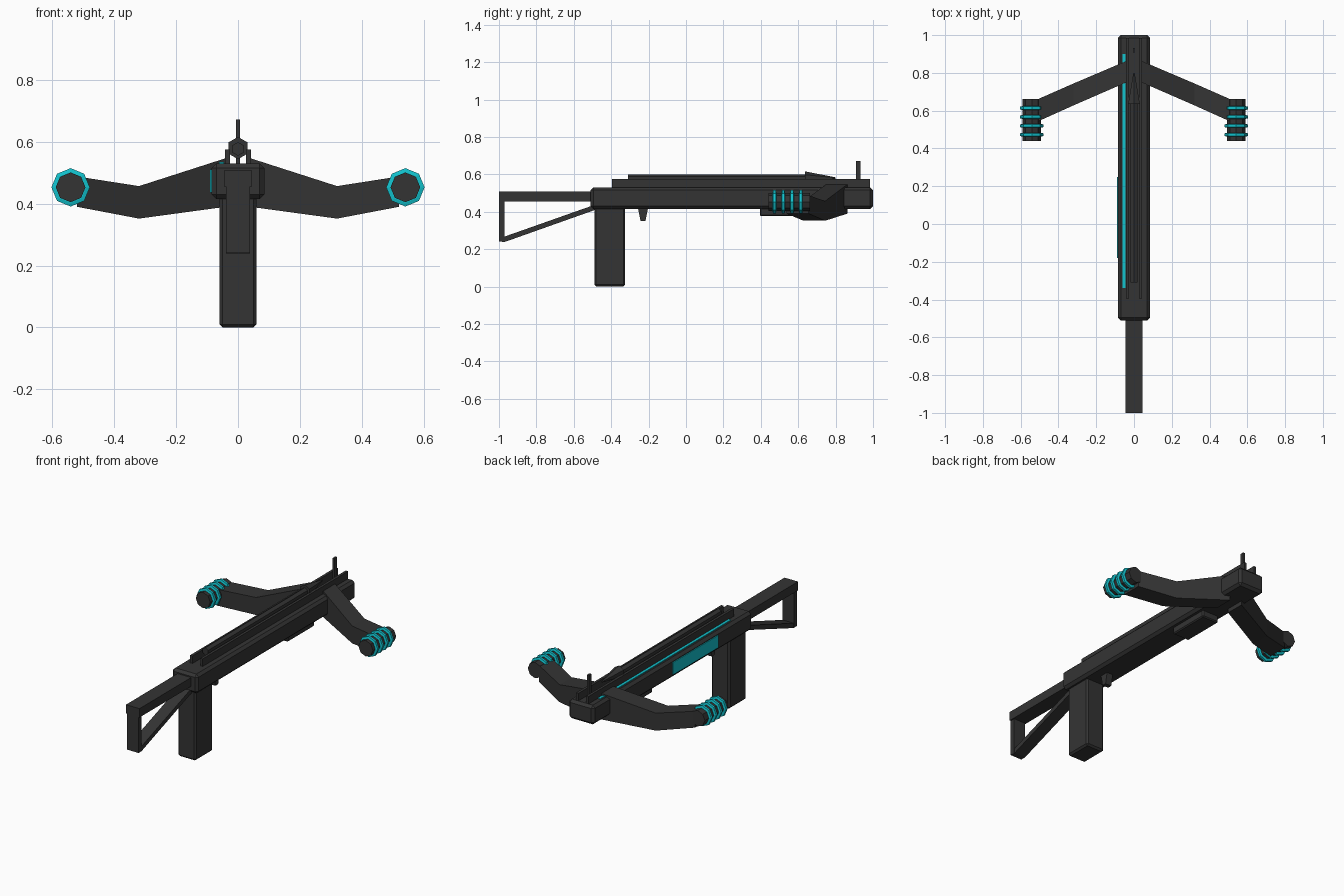
import bpy, bmesh, math
from mathutils import Matrix, Vector

if "Cube" in bpy.data.objects:
    bpy.data.objects.remove(bpy.data.objects["Cube"])


def material(name, color):
    m = bpy.data.materials.new(name)
    m.use_nodes = True
    m.diffuse_color = color
    m.node_tree.nodes["Principled BSDF"].inputs["Base Color"].default_value = color
    return m


DARK = material("charcoal", (0.034, 0.034, 0.034, 1))
TEAL = material("teal", (0.006, 0.54, 0.61, 1))


def finish(name, bm, mat, bevel=0):
    bmesh.ops.recalc_face_normals(bm, faces=bm.faces)
    mesh = bpy.data.meshes.new(name)
    bm.to_mesh(mesh)
    bm.free()
    mesh.materials.append(mat)
    ob = bpy.data.objects.new(name, mesh)
    bpy.context.collection.objects.link(ob)
    if bevel:
        mod = ob.modifiers.new("Chamfer", "BEVEL")
        mod.width = bevel
        mod.segments = 1
    return ob


def box(name, x, y, z, mat=DARK, bevel=0):
    """Box from (min, max) ranges."""
    bm = bmesh.new()
    bmesh.ops.create_cube(bm, size=1)
    for v in bm.verts:
        v.co = Vector([(r[0] + r[1]) / 2 + c * (r[1] - r[0])
                       for r, c in zip((x, y, z), v.co)])
    return finish(name, bm, mat, bevel)


def loft(name, sections, mat=DARK, bevel=0):
    """Skin equal-sized rings of points and cap both ends."""
    bm = bmesh.new()
    rings = [[bm.verts.new(p) for p in s] for s in sections]
    n = len(rings[0])
    for a, b in zip(rings, rings[1:]):
        for i in range(n):
            j = (i + 1) % n
            bm.faces.new((a[i], a[j], b[j], b[i]))
    bm.faces.new(rings[0])
    bm.faces.new(rings[-1])
    return finish(name, bm, mat, bevel)


def side_profile(name, pts, half):
    """Extrude a (y, z) outline across x."""
    return loft(name, [[(x, y, z) for y, z in pts] for x in (-half, half)])


def rod(name, x, z, stations, sides, mat=DARK):
    """Faceted rod along y from (y, radius) stations, with a corner on top."""
    rings = []
    for y, r in stations:
        angles = [math.pi / 2 + math.tau * i / sides for i in range(sides)]
        rings.append([(x + r * math.cos(a), y, z + r * math.sin(a)) for a in angles])
    return loft(name, rings, mat)


# Main body, grip and lower block
box("body", (-.085, .085), (-.51, 1), (.415, .53), bevel=.015)
box("grip", (-.06, .06), (-.49, -.325), (0, .43), bevel=.01)
box("lower_block", (-.055, .055), (.395, .65), (.377, .425), bevel=.006)
side_profile("trigger", [(-.257, .42), (-.203, .42), (-.217, .35), (-.243, .35)], .02)

# Skeleton stock
box("stock_top", (-.045, .045), (-1, -.5), (.455, .508))
box("stock_end", (-.038, .038), (-1, -.97), (.24, .46))
side_profile("stock_brace", [(-.985, .238), (-.965, .24), (-.48, .412),
                             (-.48, .44), (-.985, .262)], .037)

# Bolt track, bolt and sight
for side, s in (("left", 1), ("right", -1)):
    box(side + "_rail", sorted((s * .026, s * .042)), (-.395, .985), (.525, .575))
rod("bolt_shaft", 0, .577, [(-.31, .022), (.65, .022)], 6)
rod("bolt_head", 0, .58, [(.635, .036), (.8, .004)], 6)
box("sight_post", (-.006, .006), (.908, .932), (.525, .672))

# Glowing inlays
box("top_strip", (-.061, -.045), (-.34, .9), (.528, .535), TEAL)
box("side_panel", (-.09, -.083), (-.18, .25), (.437, .511), TEAL)

# Bow limbs with coiled ends: x, back y, front y, bottom z, top z
LIMB = [(.04, .75, .863, .39, .547), (.32, .628, .744, .352, .457),
        (.52, .538, .656, .39, .488)]
for side, s in (("left", 1), ("right", -1)):
    loft(side + "_limb", [[(s * x, a, lo), (s * x, b, lo), (s * x, b, hi), (s * x, a, hi)]
                          for x, a, b, lo, hi in LIMB])
    rod(side + "_limb_end", s * .541, .453, [(.44, .048), (.662, .048)], 8)
    for i in range(4):
        y = .473 + i * .047
        rod(f"{side}_coil_{i + 1}", s * .541, .453,
            [(y - .01, .05), (y - .007, .062), (y + .007, .062), (y + .01, .05)], 8, TEAL)
